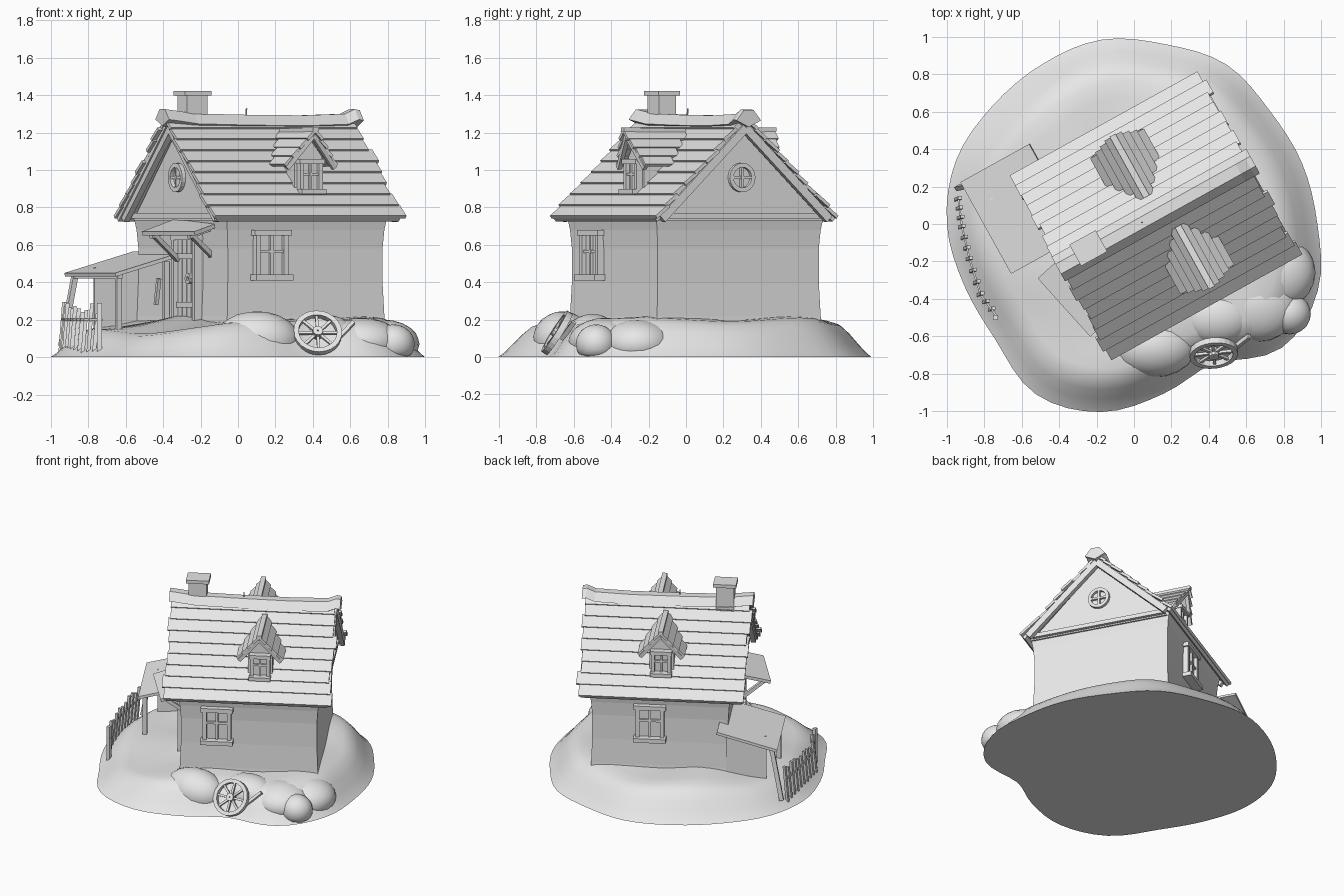
import bpy, bmesh, math, random
from mathutils import Matrix, Vector

random.seed(4)
if "Cube" in bpy.data.objects:
    bpy.data.objects.remove(bpy.data.objects["Cube"], do_unlink=True)

clay = bpy.data.materials.new("light_grey")
clay.use_nodes = True
clay.diffuse_color = (0.8, 0.8, 0.8, 1)
clay.node_tree.nodes["Principled BSDF"].inputs["Base Color"].default_value = (0.8, 0.8, 0.8, 1)

WORLD = Matrix.Identity(4)
HOUSE = Matrix.Translation((0.12, 0.05, 0)) @ Matrix.Rotation(math.radians(29), 4, 'Z')


def turned(frame, pos, deg, axis='Z'):
    return frame @ Matrix.Translation(pos) @ Matrix.Rotation(math.radians(deg), 4, axis)


class Part:
    """Collects simple solids into one named object."""

    def __init__(self, name, frame=WORLD):
        self.name, self.frame, self.bm = name, frame, bmesh.new()

    def box(self, center, size, m=WORLD):
        mat = self.frame @ m @ Matrix.Translation(center) @ Matrix.Diagonal((*size, 1))
        bmesh.ops.create_cube(self.bm, size=1, matrix=mat)

    def beam(self, p, q, w, t, up=(0, 0, 1)):
        p, q = Vector(p), Vector(q)
        x = (q - p).normalized()
        y = Vector(up).cross(x).normalized()
        rot = Matrix((x, y, x.cross(y))).transposed().to_4x4()
        self.box((0, 0, 0), ((q - p).length, w, t), Matrix.Translation((p + q) / 2) @ rot)

    def loft(self, sections, m=WORLD, closed=False):
        rings = [[self.bm.verts.new(self.frame @ m @ Vector(p)) for p in s] for s in sections]
        n = len(rings[0])
        pairs = list(zip(rings, rings[1:])) + ([(rings[-1], rings[0])] if closed else [])
        for a, b in pairs:
            for i in range(n):
                self.bm.faces.new((a[i], a[(i + 1) % n], b[(i + 1) % n], b[i]))
        if not closed:
            self.bm.faces.new(rings[0])
            self.bm.faces.new(rings[-1])

    def ring(self, inner, outer, depth, m=WORLD, n=20):
        # Flat hoop around the local y axis
        sect = [(inner, -depth), (outer, -depth), (outer, depth), (inner, depth)]
        angles = [math.tau * i / n for i in range(n)]
        self.loft([[(r * math.cos(a), y, r * math.sin(a)) for r, y in sect] for a in angles], m, True)

    def finish(self, smooth=False):
        bmesh.ops.recalc_face_normals(self.bm, faces=self.bm.faces)
        for f in self.bm.faces:
            f.smooth = smooth and len(f.verts) < 5
        for e in self.bm.edges:
            e.smooth = not any(len(f.verts) > 4 for f in e.link_faces)
        mesh = bpy.data.meshes.new(self.name)
        self.bm.to_mesh(mesh)
        self.bm.free()
        mesh.materials.append(clay)
        bpy.context.collection.objects.link(bpy.data.objects.new(self.name, mesh))


# Ground mound: outline radius every 20 degrees, swept up in rings
RADII = [.98, .955, .945, .985, .975, 1.0, .985, .985, 1.01, 1.0, .965, .965, 1.05, 1.02, .92, .86, 1.03, 1.045]


def outline(a):
    f = a / math.tau * len(RADII)
    i, t = int(f), f % 1
    p0, p1, p2, p3 = (RADII[(i + k) % len(RADII)] for k in (-1, 0, 1, 2))
    return p1 + .5 * t * (p2 - p0 + t * (2 * p0 - 5 * p1 + 4 * p2 - p3 + t * (3 * (p1 - p2) + p3 - p0)))


ground = Part("ground_mound")
sections = []
for s, z in [(1, 0), (.97, .025), (.93, .07), (.88, .13), (.83, .178), (.77, .2), (.68, .207), (.4, .21), (.02, .21)]:
    ring = []
    for k in range(72):
        a = math.tau * k / 72
        low = max(0, math.cos(a - math.radians(215))) ** 2
        bump = 1 + .05 * math.sin(5 * a + 4 * s) - .35 * low * (s > .5)
        ring.append((outline(a) * s * math.cos(a), outline(a) * s * math.sin(a), z * bump))
    sections.append(ring)
ground.loft(sections)
ground.finish(True)

# Boulders half sunk in the mound, flattened where they meet the floor
rocks = Part("boulders")
for c, r in [((.1, -.66, .09), (.23, .16, .155)), ((.66, -.43, .08), (.22, .2, .13)), ((.83, -.48, .07), (.115, .11, .105)),
             ((.78, -.26, .07), (.19, .19, .13)), ((.44, -.5, .11), (.2, .15, .12))]:
    bmesh.ops.create_icosphere(rocks.bm, subdivisions=3, radius=1,
                               matrix=Matrix.Translation(c) @ Matrix.Diagonal((*r, 1)))
for v in rocks.bm.verts:
    v.co.z = max(v.co.z, .004)
rocks.finish(True)

# Walls, slightly bowed, with gable prism on top
walls = Part("walls", HOUSE)
corners = [(-1, -1), (1, -1), (1, 1), (-1, 1)]
walls.loft([[(x * .48 * k, y * .5 * k, z) for x, y in corners]
            for z, k in [(.05, 1.03), (.22, 1.0), (.4, .985), (.58, .985), (.68, 1.0), (.77, 1.03)]])
walls.loft([[(u, -.5, .73), (u, .5, .73), (u, 0, 1.23)] for u in (-.5, .5)])
walls.finish()

# Main roof: deck and overlapping plank rows
roof = Part("roof_planks", HOUSE)
RIDGE, EAVE, ROWS = Vector((-.012, 0, 1.27)), Vector((-.012, .55, .74)), 9
for side in (-1, 1):
    low = Vector((EAVE.x, side * EAVE.y, EAVE.z))
    normal = Vector((0, side * .69, .72))
    roof.beam(RIDGE - normal * .01, low - normal * .01, 1.12, .022, normal)
    for i in range(ROWS):
        top = RIDGE.lerp(low, max(0, i - .15) / ROWS) + normal * .002
        end = RIDGE.lerp(low, (i + 1) / ROWS) + normal * .012
        shift = Vector((random.uniform(-.012, .012), 0, 0))
        roof.beam(top + shift, end + shift, 1.155 + random.uniform(-.02, .02), .018, normal)
roof.finish()

cap = Part("ridge_cap", HOUSE)
cap.loft([[(u, -.075, 1.235 + d), (u, -.03, 1.29 + d), (u, .03, 1.29 + d), (u, .075, 1.235 + d), (u, 0, 1.2 + d)]
          for u, d in [(-.6, .035), (-.54, .028), (-.42, .012), (-.1, .005), (.25, .002), (.5, .01), (.56, .035), (.59, .03)]])
cap.beam((-.09, 0, 1.25), (-.085, 0, 1.33), .006, .006, (1, 0, 0))
cap.finish()

# Gable boards and tie beams at both ends
trim = Part("gable_trim", HOUSE)
for end in (-1, 1):
    for side in (-1, 1):
        trim.beam((end * .545, 0, 1.225), (end * .545, side * .51, .738), .035, .045, (0, side, 1))
    trim.box((end * .505, 0, .755), (.035, .98, .03))
trim.finish()

# Chimney
chimney = Part("chimney", turned(HOUSE, (-.405, .02, 0), 0))
chimney.box((0, 0, 1.29), (.125, .105, .23))
chimney.box((0, 0, 1.41), (.16, .13, .025))
chimney.finish()


# Windows face -y in their own frame
def window(name, frame, w, h, bar, sill):
    p = Part(name, frame)
    p.box((0, 0, 0), (w, .015, h))
    for s in (-1, 1):
        p.box((s * w / 2, -.008, 0), (bar, .045, h))
    p.box((0, -.012, h / 2), (w + sill, .055, bar * 1.1))
    p.box((0, -.02, -h / 2), (w + sill, .075, bar * 1.1))
    p.box((0, -.012, 0), (bar * .6, .022, h))
    p.box((0, -.012, h * .08), (w, .02, bar * .6))
    p.finish()


window("front_window", turned(HOUSE, (-.22, -.5, .545), 0), .17, .24, .028, .055)
window("back_window", turned(HOUSE, (.07, .5, .545), 180), .17, .24, .028, .055)

for name, end in (("left_round_window", 1), ("right_round_window", -1)):
    p = Part(name, turned(HOUSE, (end * .5, 0, .96), 90 * end))
    p.ring(.055, .078, .022)
    p.box((0, -.008, 0), (.11, .02, .014))
    p.box((0, -.008, 0), (.014, .022, .11))
    p.finish()

# Dormers, one on each slope
for name, u, deg in (("front_dormer", .07, 0), ("back_dormer", 0, 180)):
    frame = turned(HOUSE, (u, 0, 0), deg)
    d = Part(name, frame)
    d.loft([[(-.085, y, .82), (.085, y, .82), (.085, y, 1.07), (0, y, 1.18), (-.085, y, 1.07)] for y in (-.4, -.12)])
    for s in (-1, 1):
        peak, eave = Vector((0, 0, 1.21)), Vector((s * .15, 0, 1.025))
        for i in range(4):
            a, b = peak.lerp(eave, i / 4), peak.lerp(eave, (i + 1.1) / 4)
            front = -.48 + .015 * i
            back = -.11 - .048 * i
            mid = Vector((0, (front + back) / 2, 0))
            d.beam(a + mid, b + mid + Vector((s * .005, 0, .005)), back - front, .016, (s, 0, 1))
        d.beam((0, -.455, 1.185), (s * .145, -.425, 1.01), .025, .025, (s, 0, 1))
    d.beam((0, -.485, 1.217), (0, -.11, 1.21), .035, .022)
    d.finish()
    window(name + "_window", turned(frame, (0, -.408, .965), 0), .115, .16, .024, .035)

# Door on the right gable end, facing -y in its own frame
DOOR = turned(HOUSE, (-.48, -.09, 0), -90)
door = Part("door", DOOR)
for i in range(4):
    door.box(((i - 1.5) * .05, -.005, .41), (.046, .03, .43))
for s in (-1, 1):
    door.box((s * .115, -.015, .41), (.03, .06, .46))
    door.box((0, -.025, .41 + s * .13), (.18, .015, .03))
door.box((0, -.015, .64), (.27, .06, .03))
door.ring(.012, .03, .015, turned(WORLD, (.06, -.035, .42), 0), 10)
door.beam((-.32, -.03, .28), (-.29, -.03, .42), .02, .02)
door.finish()

# Canopy over the door, set a little askew
canopy = Part("door_canopy", turned(DOOR, (.06, 0, 0), 13))
canopy.beam((0, .07, .735), (0, -.195, .66), .42, .022)
for s in (-1, 1):
    canopy.beam((s * .15, .01, .52), (s * .15, -.16, .65), .025, .025)
    canopy.beam((s * .15, .03, .705), (s * .15, -.185, .645), .025, .025)
canopy.finish()

# Lean-to at the rear right corner
shed = Part("lean_to", HOUSE)
shed.beam((-.41, .38, .555), (-.83, .38, .44), .56, .02)
shed.box((-.6, .5, .28), (.28, .012, .4))
for foot, top in [((-.79, .14, .1), (-.79, .14, .435)), ((-.86, .64, .06), (-.79, .62, .435)), ((-.5, .14, .15), (-.5, .14, .51))]:
    shed.beam(foot, top, .03, .025, (0, 1, 0))
shed.beam((-.79, .12, .43), (-.79, .64, .43), .025, .022)
shed.finish()

# Picket fence along the rim
fence = Part("fence")
path = [Vector(p) for p in [(-.95, .13, .02), (-.93, -.02, .02), (-.89, -.19, .02), (-.83, -.38, .02), (-.74, -.5, .02)]]
for a, b in zip(path, path[1:]):
    for k in range(3):
        p = a.lerp(b, k / 3)
        fence.beam(p, p + Vector((.02, .01, .25 + random.uniform(-.04, .03))), .02, .018, (0, 1, 0))
    fence.beam(a + Vector((.012, 0, .18)), b + Vector((.012, 0, .18)), .01, .014)
fence.beam(path[-1], path[-1] + Vector((0, 0, .27)), .025, .025, (0, 1, 0))
fence.finish()

# Cart wheel leaning against the rocks
wheel = Part("cart_wheel", turned(turned(WORLD, (.425, -.69, .13), 6), (0, 0, 0), -32, 'X'))
wheel.ring(.103, .13, .017, n=24)
wheel.ring(.004, .028, .025, n=10)
for i in range(8):
    a = math.tau * i / 8
    out = Vector((math.cos(a), 0, math.sin(a)))
    wheel.beam(out * .02, out * .11, .015, .015, (0, 1, 0))
wheel.beam((.11, .03, -.02), (.2, .03, .085), .025, .02)
wheel.finish()
